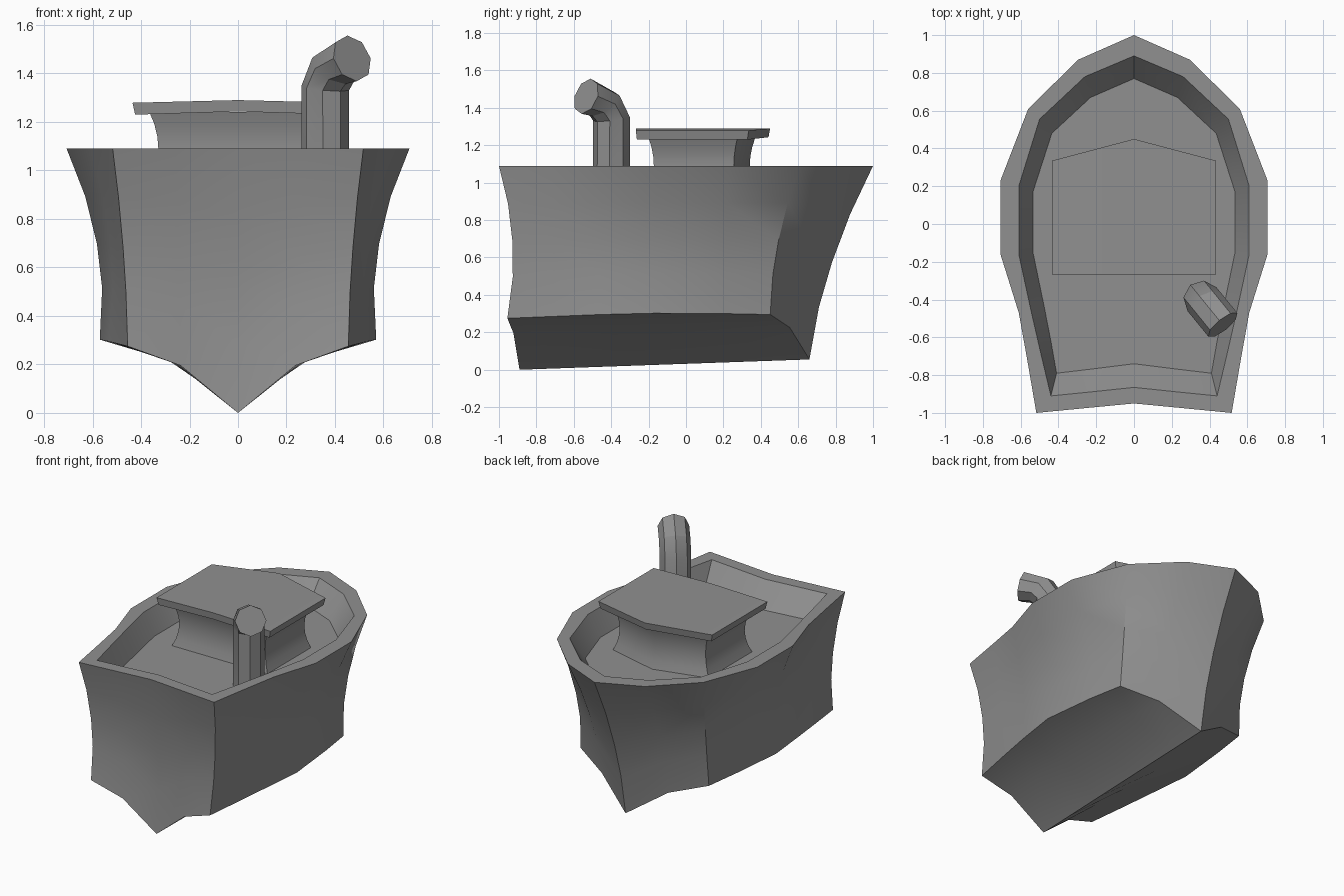
import bpy, bmesh, math
from mathutils import Vector, Matrix

if "Cube" in bpy.data.objects:
    bpy.data.objects.remove(bpy.data.objects["Cube"])

RIM, DECK = 1.09, 0.94
grey = bpy.data.materials.new("dark_grey")
grey.diffuse_color = (.28, .28, .28, 1)
grey.use_nodes = True
grey.node_tree.nodes["Principled BSDF"].inputs["Base Color"].default_value = grey.diffuse_color


def finish(bm, name):
    bmesh.ops.remove_doubles(bm, verts=bm.verts, dist=0.0005)
    bmesh.ops.recalc_face_normals(bm, faces=bm.faces)
    mesh = bpy.data.meshes.new(name)
    bm.to_mesh(mesh)
    bm.free()
    mesh.materials.append(grey)
    ob = bpy.data.objects.new(name, mesh)
    bpy.context.collection.objects.link(ob)
    bpy.ops.object.select_all(action='DESELECT')
    bpy.context.view_layer.objects.active = ob
    ob.select_set(True)
    bpy.ops.object.shade_smooth_by_angle(angle=math.radians(30))
    return ob


def loft(name, rings):
    """Closed solid through rings of equal vertex count."""
    bm = bmesh.new()
    vs = [[bm.verts.new(p) for p in r] for r in rings]
    n = len(vs[0])
    for a, b in zip(vs, vs[1:]):
        for i in range(n):
            j = (i + 1) % n
            bm.faces.new((a[i], a[j], b[j], b[i]))
    bm.faces.new(vs[0])
    bm.faces.new(vs[-1])
    return finish(bm, name)


# Hull: half outlines running from the bow tip round to the stern centre
outer = [(0, 1), (.295, .87), (.56, .61), (.707, .23), (.707, -.16),
         (.61, -.47), (.565, -.72), (.517, -1), (.26, -.975), (0, -.95)]
inner = [(0, .89), (.26, .78), (.5, .555), (.61, .2), (.61, -.16),
         (.545, -.46), (.49, -.7), (.44, -.91), (.22, -.888), (0, -.865)]
floor = [(0, .77), (.23, .67), (.435, .48), (.535, .17), (.535, -.15),
         (.475, -.44), (.44, -.62), (.41, -.79), (.2, -.765), (0, -.74)]
inset = [(0, -.05), (-.01, -.045), (-.03, -.035), (-.055, 0), (-.057, 0),
         (-.045, 0), (-.03, .01), (-.012, .05), (-.005, .05), (0, .045)]
chine = [(.49, .45, .295), (.53, .2, .3), (.57, -.17, .302),
         (.533, -.46, .295), (.495, -.71, .285), (.455, -.955, .275)]
chine = [Vector(p) for p in chine]
bow_foot, stern_foot = Vector((0, .66, .055)), Vector((0, -.89, 0))

# V bottom: keel point and a hollow midpoint below each chine point
keel = [bow_foot.lerp(stern_foot, (.45 - c.y) / 1.405) for c in chine]
belly = [Vector((.52 * c.x, (c.y + k.y) / 2, .71 * c.z + .29 * k.z))
         for c, k in zip(chine, keel)]
low = [bow_foot, belly[0]] + chine + [belly[-1], stern_foot]

rows = []
for t, bulge in [(0, 0), (.27, .82), (.5, 1), (.75, .75), (1, 0)]:
    row = []
    for lo, o, d in zip(low, outer, inset):
        p = lo.lerp(Vector((*o, RIM)), t)
        row.append(p + Vector((*d, 0)) * bulge)
    rows.append(row)
rows.append([Vector((*p, RIM)) for p in inner])
rows.append([Vector((*p, DECK)) for p in floor])

bm = bmesh.new()
for side in (1, -1):
    def make(points):
        bm.faces.new([bm.verts.new((p.x * side, p.y, p.z)) for p in points])

    for strips in (rows, [chine, belly, keel]):
        for a, b in zip(strips, strips[1:]):
            for i in range(len(a) - 1):
                make((a[i], a[i + 1], b[i + 1], b[i]))
    make(rows[-1])
finish(bm, "hull")


# Cabin with waisted walls and a pointed front
plan = [(-.365, -.2), (.365, -.2), (.365, .275), (0, .37), (-.365, .275)]
rings = []
for s in range(7):
    t = s / 6
    k = 1 - .1 * 4 * t * (1 - t)
    rings.append([(x * k, .08 + (y - .08) * k, DECK + .3 * t) for x, y in plan])
loft("cabin", rings)

# Roof slab, slightly ridged along the middle
roof = bmesh.new()
edge = [(-.435, -.268), (0, -.268), (.435, -.268),
        (.435, .335), (0, .45), (-.435, .335)]
top = [roof.verts.new((x, y, 1.29 if x == 0 else 1.279)) for x, y in edge]
bot = [roof.verts.new((x * .975, y * .98, 1.243 if x == 0 else 1.23)) for x, y in edge]
for ring in (top, bot):
    roof.faces.new((ring[0], ring[1], ring[4], ring[5]))
    roof.faces.new((ring[1], ring[2], ring[3], ring[4]))
for i in range(6):
    j = (i + 1) % 6
    roof.faces.new((top[i], top[j], bot[j], bot[i]))
finish(roof, "cabin_roof")

# Bent octagonal smoke pipe: (height, reach along the bend, tilt in degrees)
heading = Vector((.63, -.775, 0)).normalized()
axis = Vector((0, 0, 1)).cross(heading)
rings = []
for z, reach, tilt in [(DECK - .01, 0, 0), (1.34, 0, 8), (1.42, .055, 40),
                       (1.462, .175, 72)]:
    centre = Vector((.36, -.398, z)) + heading * reach
    rot = Matrix.Rotation(math.radians(tilt), 3, axis)
    ring = []
    for i in range(8):
        a = math.tau * i / 8
        ring.append(centre + rot @ (heading * math.cos(a) + axis * math.sin(a)) * .099)
    rings.append(ring)
loft("smoke_pipe", rings)
